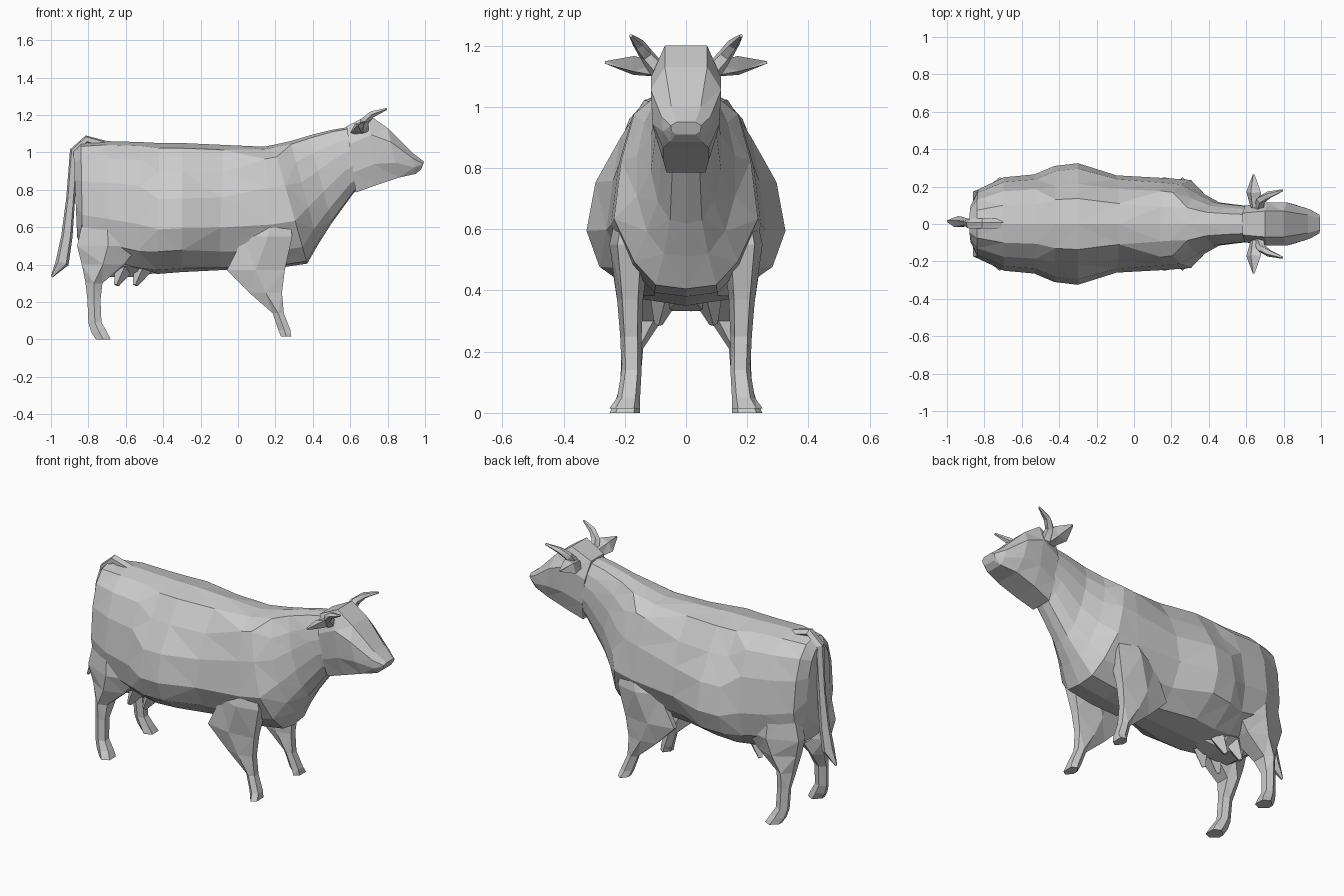
import bpy, bmesh, math
from mathutils import Vector


def loft(name, rings, mirror=False):
    """Skin a list of equal-length point rings into a closed, faceted mesh."""
    bm = bmesh.new()
    loops = [[bm.verts.new(p) for p in ring] for ring in rings]
    n = len(loops[0])
    for a, b in zip(loops, loops[1:]):
        for i in range(n):
            bm.faces.new((a[i], a[(i + 1) % n], b[(i + 1) % n], b[i]))
    bm.faces.new(loops[0])
    bm.faces.new(loops[-1])
    bmesh.ops.triangulate(bm, faces=bm.faces)
    bmesh.ops.recalc_face_normals(bm, faces=bm.faces)
    mesh = bpy.data.meshes.new(name)
    bm.to_mesh(mesh)
    bm.free()
    obj = bpy.data.objects.new(name, mesh)
    bpy.context.collection.objects.link(obj)
    if mirror:
        mod = obj.modifiers.new("mirror", "MIRROR")
        mod.use_axis = (False, True, False)
        mod.use_mirror_merge = False
    return obj


def section(profile, xt, zt, xb, zb, w):
    """Symmetric cross-section hung between a top and a bottom point."""
    full = profile + [(-y, t) for y, t in profile[-2:0:-1]]
    return [(xb + (xt - xb) * t, y * w, zb + (zt - zb) * t) for y, t in full]


def leg(name, levels):
    """Leg from horizontal slices: z, x range, y range."""
    slice_shape = [(0, .35), (0, .65), (.5, 1), (1, .8), (1, .2), (.5, 0)]
    loft(name, [[(x0 + (x1 - x0) * u, y0 + (y1 - y0) * v, z) for u, v in slice_shape]
                for z, x0, x1, y0, y1 in levels], mirror=True)


def tube(name, path, side, sides=5, mirror=False):
    """Tapered tube: x, y, z, radius along side, radius across it."""
    pts = [Vector(p[:3]) for p in path]
    rings = []
    for i, p in enumerate(path):
        tangent = (pts[min(i + 1, len(pts) - 1)] - pts[max(i - 1, 0)]).normalized()
        u = Vector(side)
        u = (u - tangent * u.dot(tangent)).normalized()
        v = tangent.cross(u)
        rings.append([pts[i] + u * p[3] * math.cos(a) + v * p[4] * math.sin(a)
                      for a in (2 * math.pi * k / sides for k in range(sides))])
    return loft(name, rings, mirror)


# Trunk and neck: boxier rump, pear-shaped belly, full shoulder, oval neck
rump = [(0, 1), (.4, .97), (.7, .86), (.9, .66), (1, .36), (.88, .15), (.5, .02), (0, 0)]
belly = [(0, 1), (.42, .96), (.66, .78), (.91, .57), (1, .34), (.87, .17), (.45, .03), (0, 0)]
waist = [(0, 1), (.42, .96), (.72, .78), (.92, .58), (1, .34), (.76, .15), (.4, .02), (0, 0)]
shoulder = [(0, 1), (.38, .98), (.72, .9), (.9, .66), (1, .36), (.72, .14), (.42, .02), (0, 0)]
neck = [(0, 1), (.55, .97), (.85, .8), (1, .6), (1, .36), (.8, .15), (.45, .02), (0, 0)]
loft("body", [section(*s) for s in [
    (rump, -.88, 1.01, -.86, .55, .11),
    (rump, -.84, 1.05, -.83, .45, .185),
    (rump, -.70, 1.06, -.69, .41, .25),
    (rump, -.52, 1.055, -.54, .37, .265),
    (belly, -.42, 1.05, -.43, .35, .31),
    (belly, -.30, 1.05, -.30, .36, .325),
    (waist, -.08, 1.04, -.10, .37, .26),
    (shoulder, .14, 1.03, .20, .38, .245),
    (shoulder, .19, 1.04, .37, .405, .235),
    (neck, .28, 1.06, .43, .51, .16),
    (neck, .38, 1.09, .50, .62, .115),
    (neck, .50, 1.12, .62, .785, .10),
    (neck, .62, 1.14, .72, .86, .09)]])

# Head
skull = [(0, 1), (.6, 1), (1, .72), (.95, .3), (.65, 0), (0, 0)]
loft("head", [section(skull, *s) for s in [
    (.58, 1.14, .63, .785, .098),
    (.70, 1.20, .74, .825, .115),
    (.80, 1.13, .86, .865, .115),
    (.93, 1.00, .95, .885, .08),
    (.995, .95, .98, .91, .05)]])

# Horns and ears
tube("horns", [(.67, .09, 1.12, .03, .03), (.68, .13, 1.17, .024, .025),
               (.72, .155, 1.205, .02, .018), (.795, .18, 1.232, .006, .006)], (0, 1, 0), 5, True)
tube("ears", [(.65, .09, 1.12, .035, .025), (.64, .17, 1.135, .05, .025),
              (.64, .265, 1.145, .006, .006)], (1, 0, .8), 4, True)

# Legs
leg("hind_legs", [
    (.68, -.82, -.58, .07, .225), (.50, -.86, -.53, .04, .245),
    (.40, -.835, -.61, .04, .23), (.30, -.815, -.725, .08, .215),
    (.21, -.805, -.735, .14, .21),
    (.09, -.80, -.73, .15, .215), (.04, -.785, -.70, .15, .23),
    (0, -.76, -.68, .15, .25)])
leg("front_legs", [
    (.62, .07, .28, .12, .235), (.55, .03, .29, .12, .25),
    (.37, -.06, .25, .14, .225), (.25, .06, .235, .145, .215),
    (.14, .185, .245, .145, .21), (.05, .215, .28, .15, .225),
    (.015, .23, .285, .15, .25)])

# Udder and teats
tube("udder", [(-.78, 0, .47, .05, .06), (-.66, 0, .40, .12, .08),
               (-.54, 0, .385, .12, .06), (-.40, 0, .40, .05, .04)], (0, 1, 0), 6)
for x in (-.65, -.55):
    tube("teats", [(x + .04, .07, .38, .05, .05), (x, .09, .29, .014, .014)], (0, 1, 0), 4, True)

# Tail with tuft
tube("tail", [(-.70, 0, 1.04, .03, .02), (-.81, 0, 1.07, .03, .022),
              (-.875, 0, 1.01, .028, .025), (-.895, .01, .75, .02, .025),
              (-.915, .01, .55, .028, .032), (-.94, .01, .41, .033, .038),
              (-.995, .015, .335, .006, .006)], (0, 1, 0), 5)
